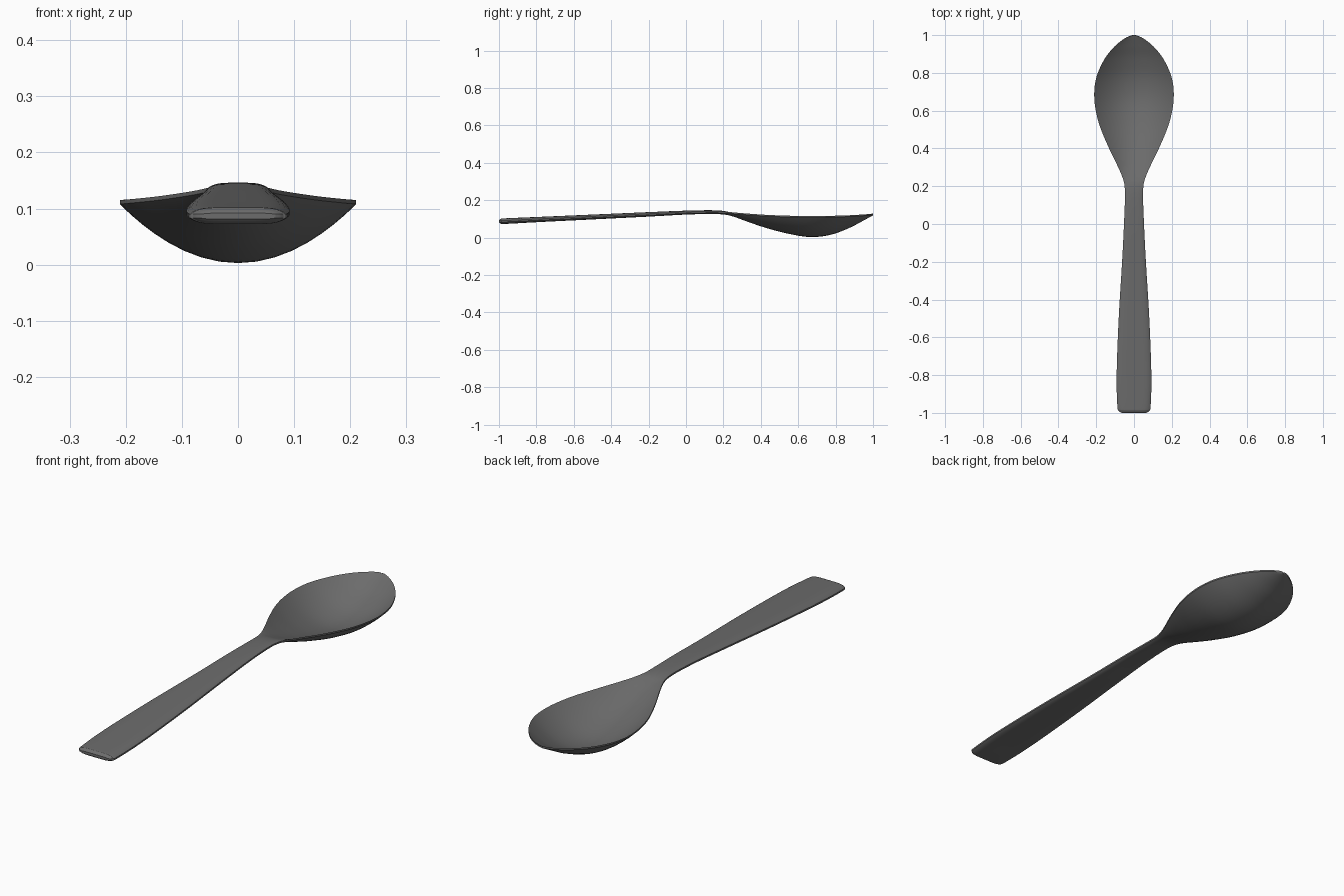
import bpy, bmesh, math

if "Cube" in bpy.data.objects:
    bpy.data.objects.remove(bpy.data.objects["Cube"])

# Stations along the spoon: y, half width, rim z, top centre z, bottom centre z, section exponent
KEYS = [
    (-1.0, .066, .087, .092, .081, 6), (-.99, .080, .087, .100, .074, 6),
    (-.965, .088, .088, .103, .073, 6), (-.8, .092, .096, .110, .082, 6),
    (-.5, .081, .110, .123, .097, 6), (-.2, .063, .124, .136, .112, 6),
    (.0, .053, .134, .144, .123, 5), (.14, .048, .137, .146, .126, 4),
    (.21, .051, .135, .141, .122, 3.2), (.26, .066, .131, .126, .110, 2.6),
    (.32, .093, .126, .104, .088, 2.2), (.42, .141, .119, .070, .054, 2),
    (.54, .188, .114, .037, .022, 2), (.66, .210, .112, .018, .003, 2),
    (.77, .201, .113, .028, .014, 2), (.87, .158, .116, .062, .050, 2),
    (.94, .103, .120, .096, .086, 2), (.982, .050, .123, .117, .109, 2),
    (.997, .018, .125, .124, .117, 2), (1.0, .004, .125, .125, .119, 2),
]
STEPS, N = 5, 20


def spline(a, b, c, d, t):
    return .5 * (2*b + (c-a)*t + (2*a-5*b+4*c-d)*t*t + (3*b-a-3*c+d)*t**3)


def stations():
    for i in range(len(KEYS) - 1):
        quad = [KEYS[min(max(i + k, 0), len(KEYS) - 1)] for k in (-1, 0, 1, 2)]
        for s in range(STEPS):
            yield [spline(*v, s / STEPS) for v in zip(*quad)]
    yield KEYS[-1]


def section(y, w, rim, top, bot, p):
    # top surface left to right, then underside right to left
    us = [math.sin(math.pi * (k / N - .5)) for k in range(N + 1)]
    up = [(w*u, y, top + (rim + .003 - top) * abs(u)**p) for u in us]
    low = [(w*u, y, bot + (rim - .004 - bot) * abs(u)**p) for u in reversed(us)]
    return up + low


# Spoon: one continuous loft through all stations
bm = bmesh.new()
rings = [[bm.verts.new(co) for co in section(*st)] for st in stations()]
for a, b in zip(rings, rings[1:]):
    for k in range(len(a)):
        j = (k + 1) % len(a)
        bm.faces.new((a[k], a[j], b[j], b[k]))
bm.faces.new(rings[0])
bm.faces.new(rings[-1])
bmesh.ops.recalc_face_normals(bm, faces=bm.faces)
mesh = bpy.data.meshes.new("spoon")
bm.to_mesh(mesh)
bm.free()
spoon = bpy.data.objects.new("spoon", mesh)
bpy.context.collection.objects.link(spoon)

# Dark grey metal
mat = bpy.data.materials.new("dark grey metal")
mat.diffuse_color = (.15, .15, .15, 1)
mat.use_nodes = True
mat.node_tree.nodes["Principled BSDF"].inputs["Base Color"].default_value = mat.diffuse_color
mesh.materials.append(mat)

bpy.context.view_layer.objects.active = spoon
spoon.select_set(True)
bpy.ops.object.shade_smooth_by_angle(angle=math.radians(40))
